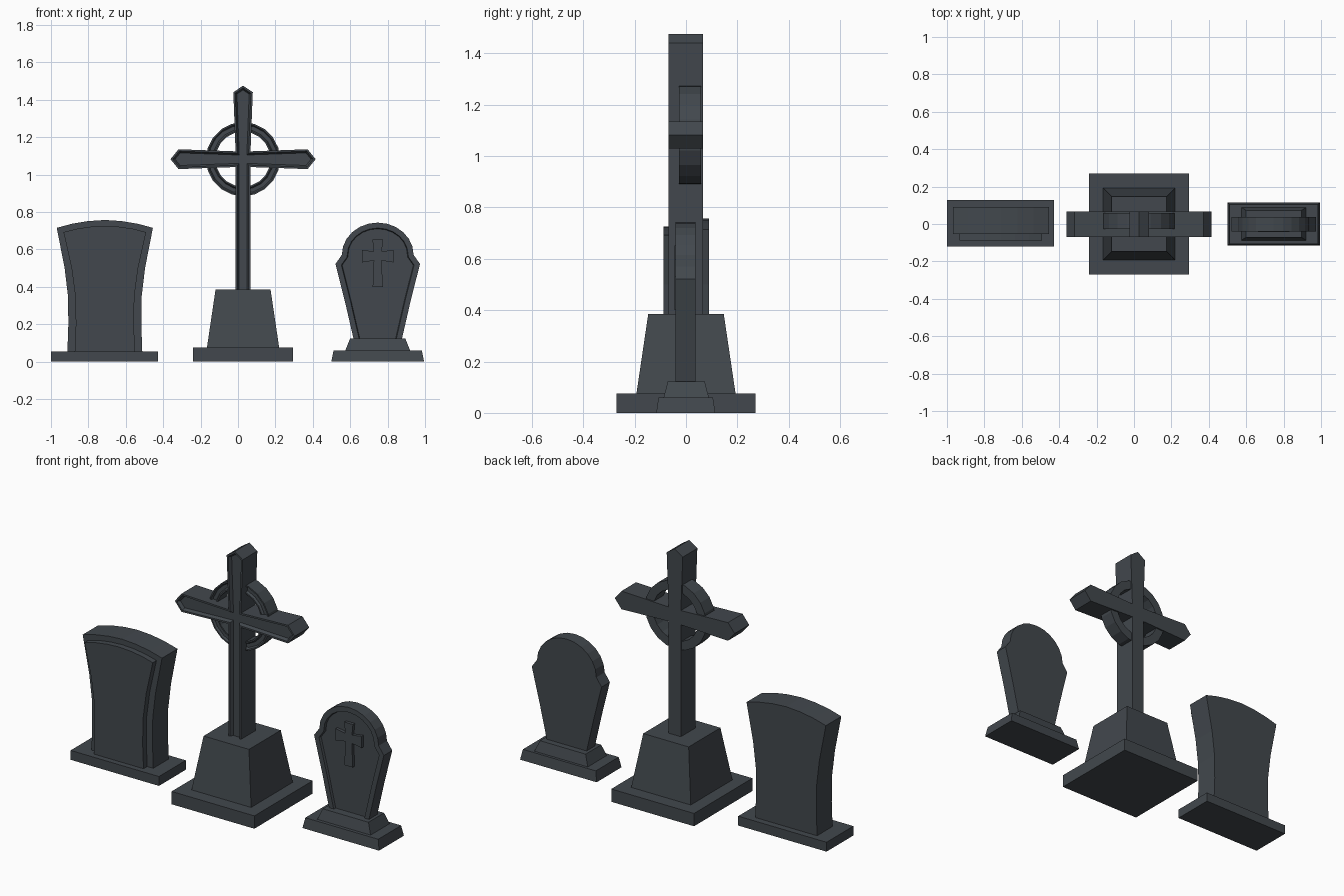
import bpy, bmesh, math

if "Cube" in bpy.data.objects:
    bpy.data.objects.remove(bpy.data.objects["Cube"])

stone = bpy.data.materials.new("dark slate")
stone.diffuse_color = (0.054, 0.064, 0.074, 1)
stone.use_nodes = True
stone.node_tree.nodes["Principled BSDF"].inputs["Base Color"].default_value = stone.diffuse_color


def finish(name, bm):
    bmesh.ops.recalc_face_normals(bm, faces=bm.faces)
    me = bpy.data.meshes.new(name)
    bm.to_mesh(me)
    bm.free()
    me.materials.append(stone)
    ob = bpy.data.objects.new(name, me)
    bpy.context.collection.objects.link(ob)
    return ob


def block(name, cx, cy, z0, z1, bottom, top):
    """Tapered box; bottom and top are half sizes (x, y)."""
    bm = bmesh.new()
    rings = []
    for z, (hx, hy) in ((z0, bottom), (z1, top)):
        rings.append([bm.verts.new((cx + sx * hx, cy + sy * hy, z))
                      for sx, sy in ((-1, -1), (1, -1), (1, 1), (-1, 1))])
    a, b = rings
    bm.faces.new(a)
    bm.faces.new(b)
    for i in range(4):
        j = (i + 1) % 4
        bm.faces.new((a[i], a[j], b[j], b[i]))
    return finish(name, bm)


def slab(name, outline, y0, y1, rim=0, slope=0, depth=0):
    """Outline in x, z extruded from y0 (front) to y1, with optional sunk front."""
    bm = bmesh.new()
    f = [bm.verts.new((x, y0, z)) for x, z in outline]
    b = [bm.verts.new((x, y1, z)) for x, z in outline]
    front = bm.faces.new(f)
    bm.faces.new(b)
    for i in range(len(f)):
        j = (i + 1) % len(f)
        bm.faces.new((f[i], f[j], b[j], b[i]))
    bmesh.ops.recalc_face_normals(bm, faces=bm.faces)
    if rim:
        bmesh.ops.inset_region(bm, faces=[front], thickness=rim, use_even_offset=True)
        bmesh.ops.inset_region(bm, faces=[front], thickness=slope, depth=-depth,
                               use_even_offset=True)
    return finish(name, bm)


def mirrored(cx, right):
    """Right half (offset, z) from bottom to top, mirrored about cx."""
    left = [(cx - x, z) for x, z in reversed(right) if x > 1e-5]
    return [(cx + x, z) for x, z in right] + left


# Left headstone: waisted body with a raised front panel
LX = -0.712
block("left_plinth", -0.714, 0.004, 0, 0.055, (0.286, 0.124), (0.286, 0.124))
slab("left_headstone", mirrored(LX, [
    (0.202, 0.002), (0.195, 0.20), (0.197, 0.35), (0.215, 0.50), (0.257, 0.715),
    (0.175, 0.737), (0.09, 0.751), (0, 0.757)]), -0.053, 0.09)
slab("left_front_panel", mirrored(LX, [
    (0.163, 0.002), (0.155, 0.20), (0.158, 0.35), (0.178, 0.50), (0.221, 0.692),
    (0.15, 0.71), (0.075, 0.721), (0, 0.725)]), -0.087, -0.05)

# Centre pedestal
CX, CZ = 0.027, 1.082
block("cross_plinth", CX, 0, 0, 0.075, (0.268, 0.27), (0.268, 0.27))
block("cross_pedestal", CX, 0, 0.075, 0.385, (0.193, 0.193), (0.147, 0.147))

# Tall cross with flared pointed ends and a sunk front
slab("tall_cross", mirrored(CX, [
    (0.04, 0.366), (0.04, CZ - 0.042), (0.345, CZ - 0.053), (0.388, CZ),
    (0.345, CZ + 0.053), (0.04, CZ + 0.042), (0.052, 1.44), (0, 1.475)]),
    -0.069, 0.066, rim=0.01, slope=0.009, depth=0.018)

# Ring behind the arms, with a shallow groove on its front
profile = [(0.198, 0.058), (0.198, -0.028), (0.19, -0.028), (0.183, -0.016),
           (0.162, -0.016), (0.155, -0.028), (0.147, -0.028), (0.147, 0.058)]
N = 20
bm = bmesh.new()
loops = []
for i in range(N):
    a = 2 * math.pi * i / N
    loops.append([bm.verts.new((CX + r * math.cos(a), y, CZ + r * math.sin(a)))
                  for r, y in profile])
for i in range(N):
    p, q = loops[i], loops[(i + 1) % N]
    for k in range(len(profile)):
        m = (k + 1) % len(profile)
        bm.faces.new((p[k], p[m], q[m], q[k]))
finish("cross_ring", bm)

# Right headstone: stepped base, round top, sunk face
RX = 0.747
block("right_plinth", RX, -0.001, 0, 0.06, (0.248, 0.115), (0.236, 0.106))
block("right_step", RX, 0.001, 0.06, 0.122, (0.173, 0.088), (0.148, 0.072))
arc = [(0.192 * math.cos(math.radians(t)), 0.57 + 0.173 * math.sin(math.radians(t)))
       for t in range(0, 90, 15)]
slab("right_headstone", mirrored(RX, [
    (0.122, 0.09), (0.175, 0.32), (0.226, 0.522)] + arc + [(0, 0.743)]),
    -0.04, 0.037, rim=0.029, slope=0.004, depth=0.014)

# Small raised cross on the right headstone
slab("small_cross", mirrored(RX, [
    (0.027, 0.40), (0.021, 0.54), (0.085, 0.53), (0.085, 0.598),
    (0.022, 0.588), (0.028, 0.652)]), -0.044, -0.02)
